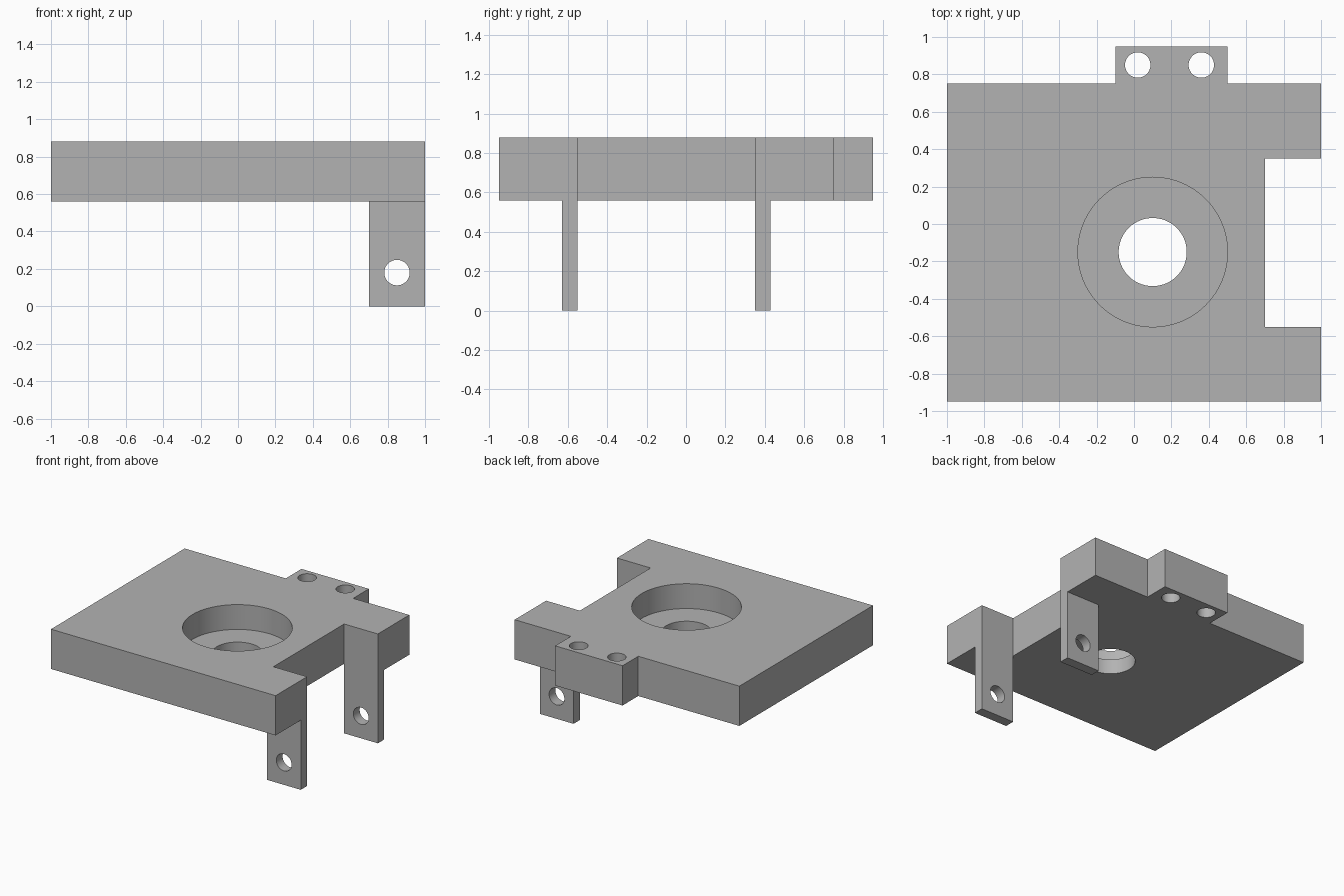
import bpy
import bmesh
from mathutils import Matrix, Vector

if "Cube" in bpy.data.objects:
    bpy.data.objects.remove(bpy.data.objects["Cube"])

UNDERSIDE, TOP = 0.56, 0.88
POCKET_FLOOR = 0.68
SMALL_RADIUS = 0.068

grey = bpy.data.materials.new("plain grey")
grey.use_nodes = True
colour = (0.45, 0.45, 0.45, 1)
grey.diffuse_color = colour
grey.node_tree.nodes["Principled BSDF"].inputs["Base Color"].default_value = colour


def finish(name, bm):
    bmesh.ops.recalc_face_normals(bm, faces=bm.faces)
    mesh = bpy.data.meshes.new(name)
    bm.to_mesh(mesh)
    bm.free()
    mesh.materials.append(grey)
    obj = bpy.data.objects.new(name, mesh)
    bpy.context.collection.objects.link(obj)
    return obj


def prism(name, outline, low, high):
    """Extrude an x-y outline from low to high."""
    bm = bmesh.new()
    face = bm.faces.new([bm.verts.new((x, y, low)) for x, y in outline])
    new = bmesh.ops.extrude_face_region(bm, geom=[face])["geom"]
    verts = [v for v in new if isinstance(v, bmesh.types.BMVert)]
    bmesh.ops.translate(bm, verts=verts, vec=(0, 0, high - low))
    return finish(name, bm)


def drill(target, start, end, radius):
    """Cut a round hole along the line from start to end."""
    start, end = Vector(start), Vector(end)
    axis = end - start
    turn = axis.to_track_quat("Z", "Y").to_matrix().to_4x4()
    bm = bmesh.new()
    bmesh.ops.create_cone(bm, cap_ends=True, segments=96, radius1=radius,
                          radius2=radius, depth=axis.length,
                          matrix=Matrix.Translation((start + end) / 2) @ turn)
    cutter = finish("hole_cutter", bm)
    cutter.hide_render = True
    cut = target.modifiers.new("hole", "BOOLEAN")
    cut.operation, cut.solver, cut.object = "DIFFERENCE", "EXACT", cutter
    bpy.context.view_layer.objects.active = target
    bpy.ops.object.modifier_apply(modifier=cut.name)
    bpy.data.objects.remove(cutter)


def shade(obj):
    bpy.ops.object.select_all(action="DESELECT")
    obj.select_set(True)
    bpy.context.view_layer.objects.active = obj
    bpy.ops.object.shade_smooth_by_angle()


# Plate with a notch on its left side and a tab at the back
plate = prism("base_plate", [
    (-1, -0.95), (1, -0.95), (1, -0.55), (0.7, -0.55), (0.7, 0.35), (1, 0.35),
    (1, 0.75), (0.5, 0.75), (0.5, 0.95), (-0.1, 0.95), (-0.1, 0.75), (-1, 0.75),
], UNDERSIDE, TOP)

# Round pocket with a through hole, and two holes in the tab
drill(plate, (0.1, -0.15, POCKET_FLOOR), (0.1, -0.15, 1), 0.4)
drill(plate, (0.1, -0.15, 0.4), (0.1, -0.15, 1), 0.182)
for x in (0.02, 0.36):
    drill(plate, (x, 0.85, 0.4), (x, 0.85, 1), SMALL_RADIUS)
shade(plate)

# Two drilled lugs hanging beside the notch
for name, front in (("front_lug", -0.63), ("back_lug", 0.35)):
    back = front + 0.08
    lug = prism(name, [(0.7, front), (1, front), (1, back), (0.7, back)],
                0, UNDERSIDE)
    drill(lug, (0.85, front - 0.1, 0.18), (0.85, back + 0.1, 0.18), SMALL_RADIUS)
    shade(lug)
